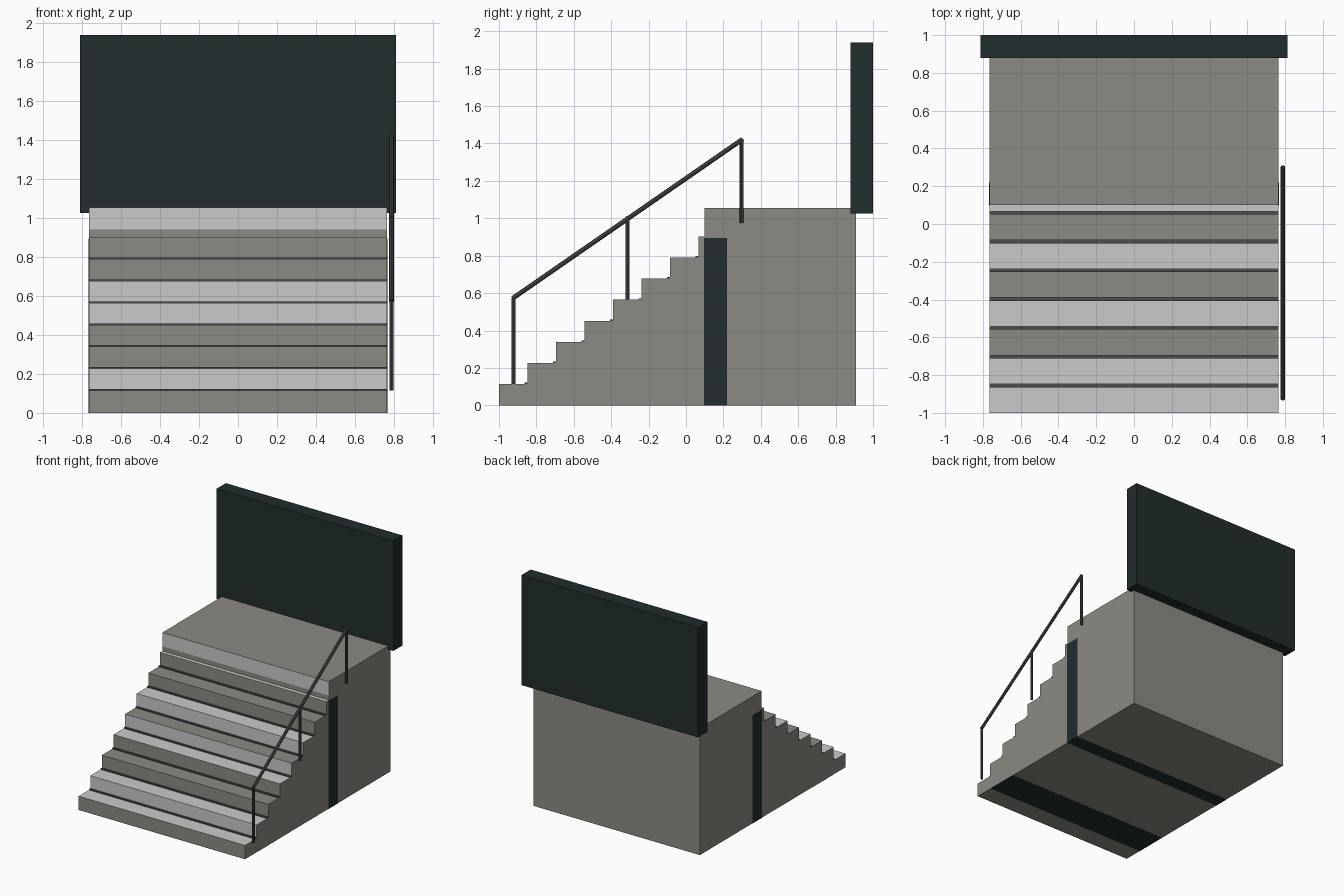
import bpy, bmesh
from mathutils import Vector

if "Cube" in bpy.data.objects:
    bpy.data.objects.remove(bpy.data.objects["Cube"])

W = 0.765          # half width of the stairs
N = 7              # full steps below the landing lip
RISE, RUN = 0.1125, 0.1525


def material(name, rgb):
    m = bpy.data.materials.new(name)
    m.diffuse_color = (*rgb, 1)
    m.use_nodes = True
    m.node_tree.nodes["Principled BSDF"].inputs["Base Color"].default_value = m.diffuse_color
    return m


concrete = material("warm concrete", (0.262, 0.255, 0.228))
pale = material("pale concrete", (0.59, 0.59, 0.59))
teal = material("dark teal", (0.0152, 0.026, 0.026))
metal = material("dark grey metal", (0.072, 0.07, 0.075))


def finish(name, bm, *mats):
    bmesh.ops.recalc_face_normals(bm, faces=bm.faces)
    me = bpy.data.meshes.new(name)
    bm.to_mesh(me)
    bm.free()
    for m in mats:
        me.materials.append(m)
    ob = bpy.data.objects.new(name, me)
    bpy.context.collection.objects.link(ob)
    return ob


def box(name, lo, hi, mat):
    bm = bmesh.new()
    bmesh.ops.create_cube(bm, size=1)
    for v in bm.verts:
        v.co = Vector([lo[i] if v.co[i] < 0 else hi[i] for i in range(3)])
    return finish(name, bm, mat)


def bar(name, a, b, r, mat):
    a, b = Vector(a), Vector(b)
    bm = bmesh.new()
    bmesh.ops.create_cone(bm, cap_ends=True, segments=8, radius1=r, radius2=r,
                          depth=(b - a).length)
    rot = (b - a).to_track_quat('Z', 'Y').to_matrix()
    for v in bm.verts:
        v.co = rot @ v.co + (a + b) / 2
    return finish(name, bm, mat)


# Staircase and landing: one side profile, each edge with its colour
light_risers, light_treads = {2, 5, 6}, {1, 2, 4, 6, 8}
profile, colours = [(-1.0, 0.0)], []
for i in range(1, N + 2):
    y0 = -1 + (i - 1) * RUN
    y1 = y0 + RUN if i <= N else 0.10
    z = i * RISE + 0.002
    profile += [(y0, z), (y1, z)]
    colours += [int(i in light_risers), int(i in light_treads)]
profile += [(0.10, 0.94), (0.10, 1.055), (0.91, 1.055), (0.91, 0.0)]
colours += [0, 1, 0, 0, 0]

bm = bmesh.new()
left = [bm.verts.new((-W, y, z)) for y, z in profile]
right = [bm.verts.new((W, y, z)) for y, z in profile]
n = len(profile)
for k in range(n):
    j = (k + 1) % n
    f = bm.faces.new((left[k], left[j], right[j], right[k]))
    f.material_index = colours[k]
bm.faces.new(left)
bm.faces.new(right[::-1])
finish("staircase", bm, concrete, pale)

# Grip strips at the back of each tread
for i in range(1, N + 1):
    y, z = -1 + i * RUN, i * RISE
    box(f"grip_strip_{i}", (-W, y - 0.017, z - 0.002), (W, y + 0.003, z + 0.01), metal)

# Dark bands on the sides and underside
for s, side in ((-1, "left"), (1, "right")):
    xs = sorted((s * (W - 0.003), s * (W + 0.002)))
    box(f"{side}_side_band", (xs[0], 0.095, 0), (xs[1], 0.22, 0.895), teal)
box("front_underside_band", (-W, -0.84, -0.001), (W, -0.57, 0.003), teal)
box("middle_underside_band", (-W, 0.095, -0.001), (W, 0.22, 0.003), teal)

# Back panel
box("back_panel", (-0.812, 0.88, 1.025), (0.812, 1.0, 1.94), teal)

# Handrail on the right
X, R = 0.788, 0.0125
for name, y, z0, z1 in (("front", -0.922, 0.115, 0.575),
                        ("middle", -0.312, 0.565, 1.01),
                        ("rear", 0.298, 0.975, 1.425)):
    bar(f"{name}_rail_post", (X, y, z0), (X, y, z1), R * 0.85, metal)
bar("handrail", (X, -0.927, 0.572), (X, 0.303, 1.423), R, metal)
